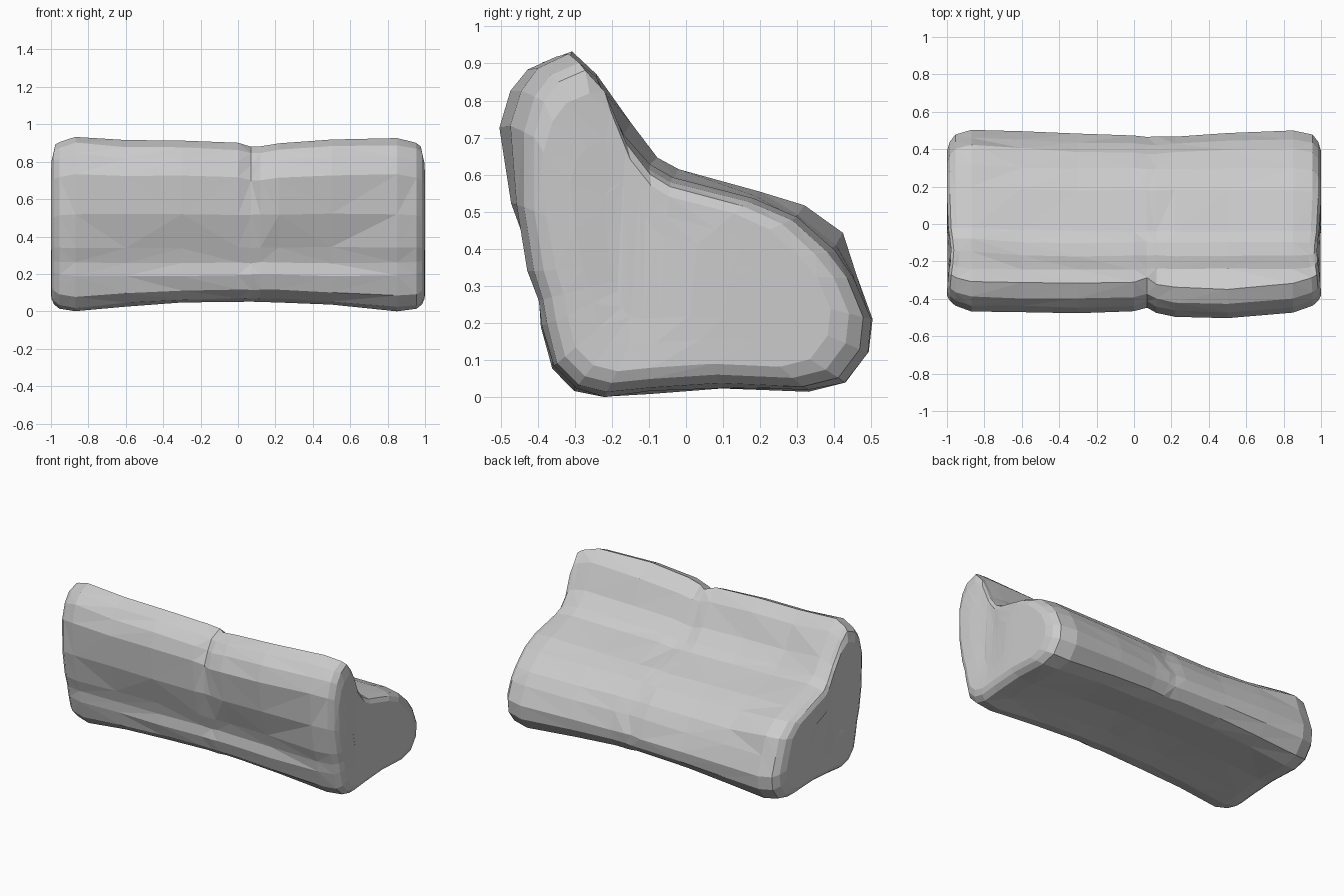
import bpy, bmesh, math, random
from mathutils import Vector

random.seed(4)
cube = bpy.data.objects.get("Cube")
if cube:
    bpy.data.objects.remove(cube, do_unlink=True)

# Plain grey upholstery
grey = bpy.data.materials.new("plain_grey")
grey.use_nodes = True
colour = (0.6, 0.6, 0.6, 1)
grey.diffuse_color = colour
grey.node_tree.nodes["Principled BSDF"].inputs["Base Color"].default_value = colour

# Sofa cross-section (y, z): tall backrest sloping into a thick seat
section = [
    (-.30, .02), (-.36, .08), (-.388, .19), (-.4, .26), (-.425, .34), (-.47, .52),
    (-.505, .73), (-.475, .83), (-.43, .89), (-.35, .925), (-.24, .86),
    (-.15, .73), (-.08, .645), (-.02, .61), (.2, .555), (.32, .52),
    (.42, .44), (.46, .33), (.5, .21), (.49, .12), (.43, .04),
    (.33, .015), (.1, .025), (-.1, .012), (-.22, 0)]
centre = Vector((-.05, .35))

# Stations along the length: x, scale, top drop, front dent, rear dent
stations = [
    (-1, .4, 0, 0, 0), (-1, .6, 0, .01, 0), (-1, .8, -.02, .03, 0),
    (-.985, .89, -.03, .045, 0), (-.955, .96, -.005, .05, 0),
    (-.87, 1, -.01, .04, 0), (-.6, 1, .01, .035, .005),
    (-.3, 1, .012, .03, .02), (0, 1, .025, .035, .03),
    (.07, 1, .045, .06, .035), (.12, 1, .04, .03, .035),
    (.22, 1, .025, .01, .03), (.5, 1, .008, 0, .01),
    (.85, 1, 0, .03, 0), (.955, .96, 0, .05, 0), (.985, .89, -.02, .045, 0),
    (1, .8, -.01, .03, 0), (1, .6, 0, .01, 0), (1, .4, 0, 0, 0)]


def ramp(value, low, high):
    return max(0, min(1, (value - low) / (high - low)))


def station_ring(bm, x, scale, drop, front, rear):
    ring = []
    arch = .05 * max(0, 1 - (x / .87) ** 2)
    tuck = .022 * ramp(-abs(x), -.85, -.5)
    sag = ramp(x, -.87, -.5)
    for y, z in section:
        point = centre + (Vector((y, z)) - centre) * scale
        point.x -= rear * ramp(y, .3, .48)
        point.y += arch * ramp(-z, -.2, -.03) - drop * ramp(z, .5, .85)
        # Front cushion leaning back at the top and tucked in above the base
        if y < -.3:
            point.x += front * ramp(z, .42, .73) + tuck * ramp(.12 - abs(z - .3), 0, .08)
        # Softer seat edge and seat crease away from one end
        if y > -.2:
            soft = sag * ramp(z, .3, .43)
            point.y -= soft * (.02 + .025 * ramp(y, .2, .4))
            point.x -= soft * .02
        # Slightly uneven cushions away from the ends
        if scale == 1:
            point += Vector((random.uniform(-.004, .004), random.uniform(-.004, .004)))
        # Shallow upright hollow between backrest and seat on each end
        hollow = .022 * math.exp(-((point.x + .15) / .12) ** 2)
        hollow *= ramp(point.y, .05, .3) * ramp(abs(x), .86, .95)
        ring.append(bm.verts.new((x - math.copysign(hollow, x), point.x, max(0, point.y))))
    return ring


# Loft the body and close both ends
bm = bmesh.new()
rings = [station_ring(bm, *station) for station in stations]
for a, b in zip(rings, rings[1:]):
    for i in range(len(section)):
        j = (i + 1) % len(section)
        bm.faces.new((a[i], a[j], b[j], b[i]))
bm.faces.new(rings[0])
bm.faces.new(rings[-1])
bmesh.ops.triangulate(bm, faces=bm.faces[:])
bmesh.ops.recalc_face_normals(bm, faces=bm.faces[:])

mesh = bpy.data.meshes.new("sofa_body")
bm.to_mesh(mesh)
bm.free()
mesh.materials.append(grey)
sofa = bpy.data.objects.new("sofa_body", mesh)
bpy.context.collection.objects.link(sofa)
